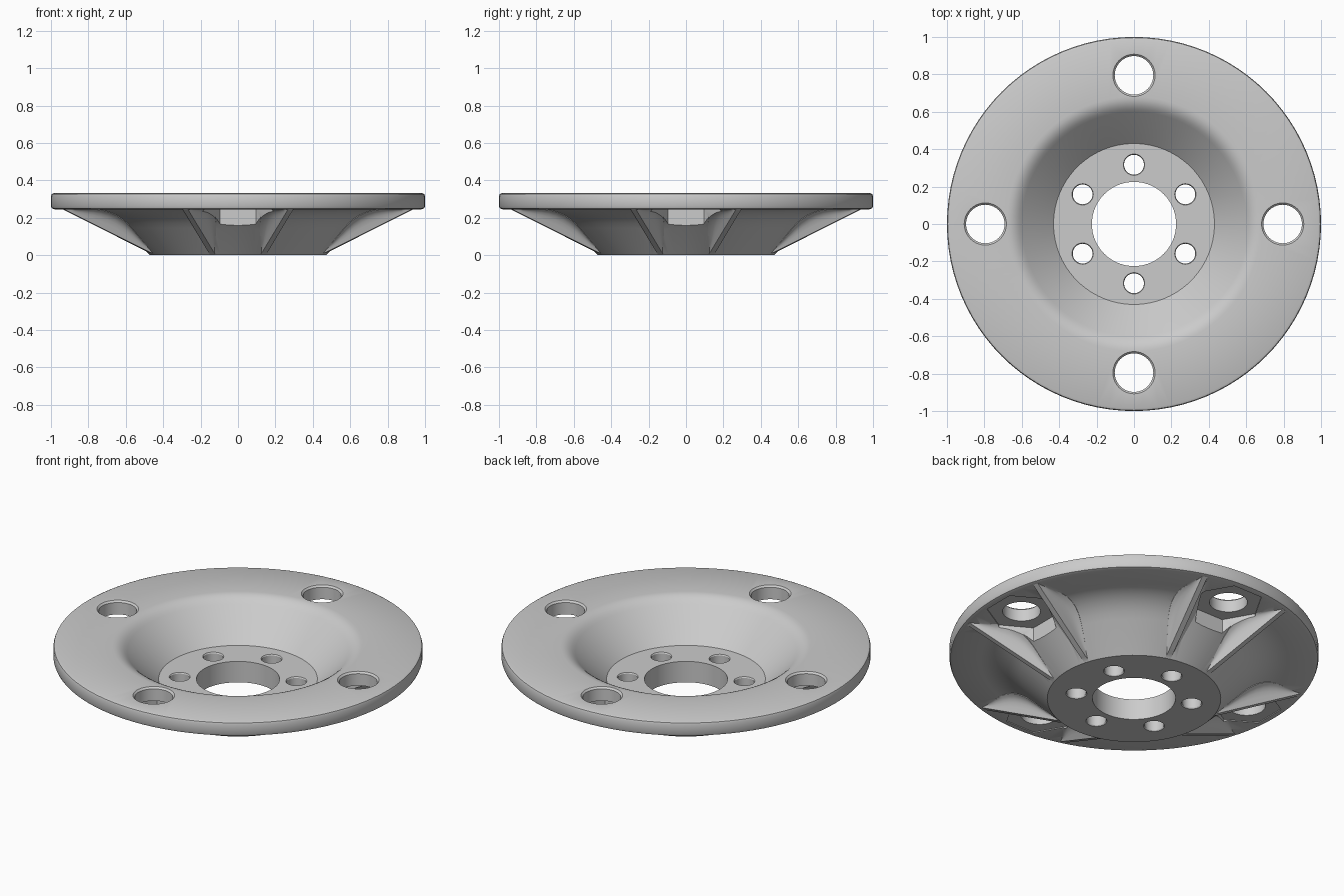
import bpy, math
from math import sin, cos, radians, pi

if "Cube" in bpy.data.objects:
    bpy.data.objects.remove(bpy.data.objects["Cube"])

SEG = 96


def make(name, verts, faces):
    me = bpy.data.meshes.new(name)
    me.from_pydata(verts, [], faces)
    me.update()
    ob = bpy.data.objects.new(name, me)
    bpy.context.collection.objects.link(ob)
    return ob


def bezier(a, b, c, n=7):
    return [tuple((1 - t) ** 2 * a[k] + 2 * t * (1 - t) * b[k] + t * t * c[k] for k in (0, 1))
            for t in (i / n for i in range(n + 1))]


def ring_faces(base, rows, n):
    """Quads joining successive rings of n points."""
    return [(base + r * n + i, base + r * n + (i + 1) % n,
             base + (r + 1) * n + (i + 1) % n, base + (r + 1) * n + i)
            for r in range(rows - 1) for i in range(n)]


def prisms(name, items):
    """Stacked-ring solids: (cx, cy, sides, start angle, [(radius, z), ...])"""
    V, F = [], []
    for cx, cy, n, a0, prof in items:
        b = len(V)
        for r, z in prof:
            V += [(cx + r * cos(a0 + 2 * pi * i / n), cy + r * sin(a0 + 2 * pi * i / n), z)
                  for i in range(n)]
        F += ring_faces(b, len(prof), n)
        F.append(tuple(reversed(range(b, b + n))))
        F.append(tuple(range(len(V) - n, len(V))))
    return make(name, V, F)


# dished flange: closed profile spun about z
under = [(0.47, 0.0)] + bezier((0.615, 0.145), (0.715, 0.245), (0.83, 0.245))
profile = ([(0.225, 0.0)] + under
           + [(0.98, 0.245), (0.995, 0.25), (1.0, 0.262), (1.0, 0.315), (0.996, 0.326), (0.985, 0.331)]
           + bezier((0.68, 0.331), (0.637, 0.331), (0.6, 0.293), 5)
           + [(0.43, 0.125), (0.225, 0.125)])
m = len(profile)
V = [(r * cos(2 * pi * s / SEG), r * sin(2 * pi * s / SEG), z) for s in range(SEG) for r, z in profile]
F = [(s * m + j, (s + 1) % SEG * m + j, (s + 1) % SEG * m + (j + 1) % m, s * m + (j + 1) % m)
     for s in range(SEG) for j in range(m)]
flange = make("dished_flange", V, F)


def under_z(r):
    if r <= under[0][0]:
        return 0.0
    for (r0, z0), (r1, z1) in zip(under, under[1:]):
        if r <= r1:
            return z0 + (z1 - z0) * (r - r0) / (r1 - r0)
    return 0.245


# ribs: tapered walls with flared feet, a pair beside each bolt pocket
def ribs():
    V, F = [], []
    stations = [0.41, 0.46, 0.5, 0.54, 0.58, 0.62, 0.66, 0.7, 0.74, 0.78, 0.82, 0.87, 0.92, 0.975]
    steps = [(0, 0.0), (0.35, 0.12), (0.6, 0.22), (0.78, 0.34), (0.91, 0.48), (1, 0.66)]
    for k in range(4):
        for side in (-1, 1):
            a = k * pi / 2 + side * radians(16.8)
            b = len(V)
            for r in stations:
                c = max(0.003, (r - 0.465) * 0.48)
                h = max(under_z(r) - c, 0.02)
                half = [(0.015 + f * h, c + t * h) for t, f in steps]
                half.append((half[-1][0], half[-1][1] + 0.03))
                for w, z in half + [(-w, z) for w, z in reversed(half)]:
                    V.append((r * cos(a) - w * sin(a), r * sin(a) + w * cos(a), z))
            n = 14
            F.extend(ring_faces(b, len(stations), n))
            F.append(tuple(reversed(range(b, b + n))))
            F.append(tuple(range(len(V) - n, len(V))))
    return make("ribs", V, F)


# cutters: hexagonal nut pockets, bolt holes and small hub holes
hexes, holes = [], []
for k in range(4):
    a = k * pi / 2
    x, y = 0.795 * cos(a), 0.795 * sin(a)
    hexes.append((x, y, 6, a + pi / 6, [(0.19, -0.1), (0.19, 0.25)]))
    holes.append((x, y, 40, 0, [(0.103, -0.1), (0.103, 0.321), (0.123, 0.341)]))
for k in range(6):
    a = pi / 2 + k * pi / 3
    holes.append((0.317 * cos(a), 0.317 * sin(a), 32, 0,
                  [(0.064, -0.01), (0.053, 0.006), (0.053, 0.119), (0.064, 0.135)]))


def fix_normals(ob):
    import bmesh
    bm = bmesh.new()
    bm.from_mesh(ob.data)
    bmesh.ops.recalc_face_normals(bm, faces=bm.faces)
    bm.to_mesh(ob.data)
    bm.free()


fix_normals(flange)
bpy.context.view_layer.objects.active = flange
for tool, op in ((ribs(), 'UNION'), (prisms("nut_pockets", hexes), 'DIFFERENCE'),
                 (prisms("bolt_holes", holes), 'DIFFERENCE')):
    fix_normals(tool)
    tool.hide_render = True
    mod = flange.modifiers.new(tool.name, 'BOOLEAN')
    mod.operation, mod.solver, mod.object = op, 'EXACT', tool
    bpy.ops.object.modifier_apply(modifier=mod.name)
    bpy.data.objects.remove(tool)

# smooth curved surfaces, crisp edges
bpy.ops.object.select_all(action='DESELECT')
flange.select_set(True)
bpy.context.view_layer.objects.active = flange
bpy.ops.object.shade_smooth_by_angle(angle=radians(32))
